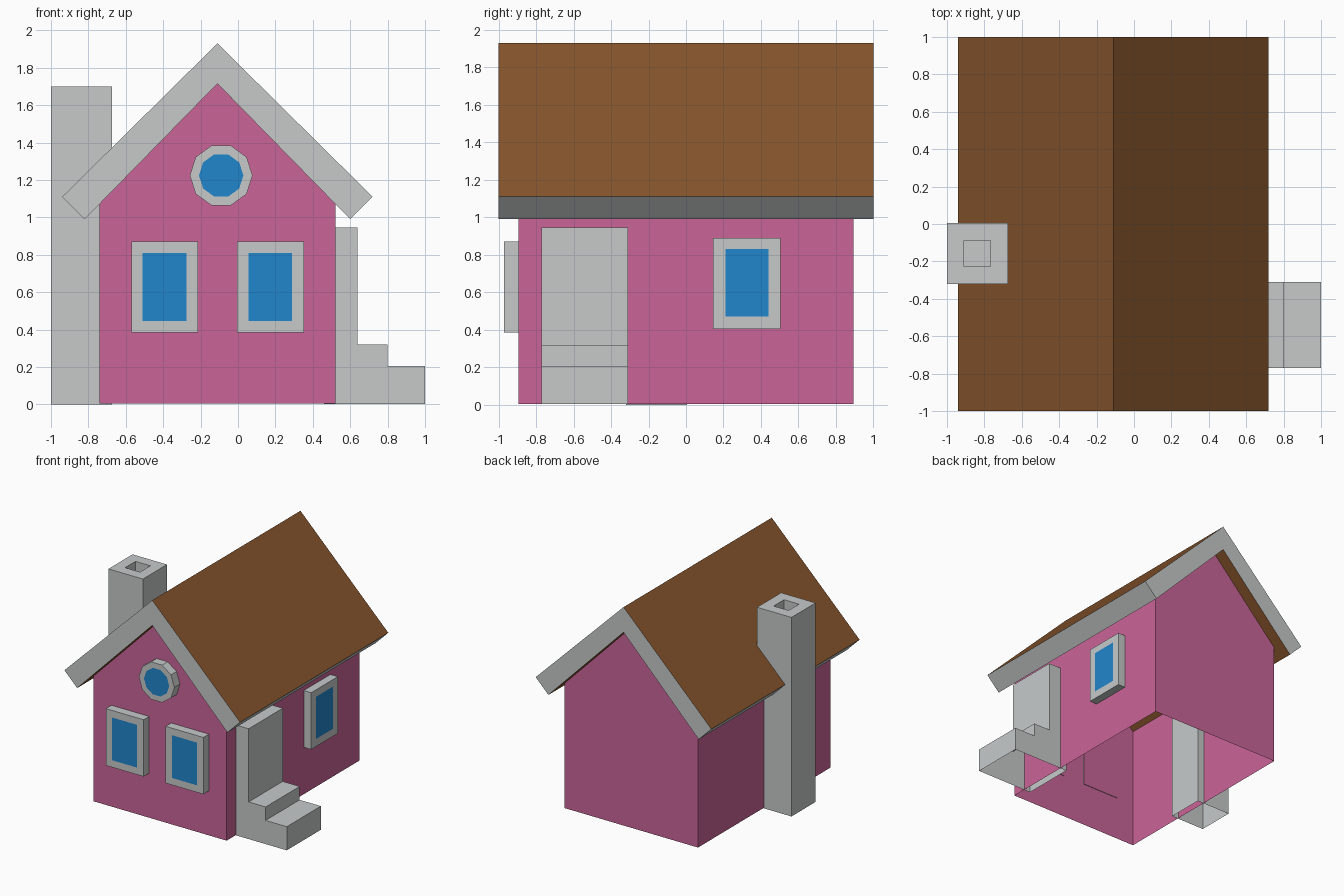
import bpy, bmesh, math
from mathutils import Vector

if "Cube" in bpy.data.objects:
    bpy.data.objects.remove(bpy.data.objects["Cube"])


def mat(name, r, g, b):
    lin = lambda c: ((c / 255 + 0.055) / 1.055) ** 2.4 if c > 10 else c / 255 / 12.92
    m = bpy.data.materials.new(name)
    m.diffuse_color = (lin(r), lin(g), lin(b), 1)
    m.use_nodes = True
    m.node_tree.nodes["Principled BSDF"].inputs["Base Color"].default_value = m.diffuse_color
    return m


PINK = mat("pink_wall", 202, 101, 152)
GREY = mat("light_grey", 199, 202, 202)
BROWN = mat("roof_brown", 134, 84, 44)
BLUE = mat("window_blue", 33, 134, 204)


def finish(name, bm, mats):
    me = bpy.data.meshes.new(name)
    bm.to_mesh(me)
    bm.free()
    for m in mats:
        me.materials.append(m)
    ob = bpy.data.objects.new(name, me)
    bpy.context.collection.objects.link(ob)
    return ob


def prism(profile, y0, y1):
    """Extrude an (x, z) profile from y0 to y1."""
    bm = bmesh.new()
    a = [bm.verts.new((x, y0, z)) for x, z in profile]
    b = [bm.verts.new((x, y1, z)) for x, z in profile]
    bm.faces.new(a)
    bm.faces.new(b[::-1])
    n = len(a)
    for i in range(n):
        j = (i + 1) % n
        bm.faces.new((a[i], b[i], b[j], a[j]))
    bmesh.ops.recalc_face_normals(bm, faces=bm.faces)
    bm.normal_update()
    return bm


def remove(bm, rule):
    bmesh.ops.delete(bm, geom=[f for f in bm.faces if rule(f)], context='FACES')


def is_base(f):
    return f.normal.z < -0.9 and f.calc_center_median().z < 0.02


def window(name, outer, inner, place):
    """Framed window: outer and inner loops (u, v); place(u, v, depth) -> xyz."""
    bm = bmesh.new()
    ring = lambda pts, d: [bm.verts.new(place(u, v, d)) for u, v in pts]
    back, front, glass = ring(outer, -0.01), ring(outer, 0.07), ring(inner, 0.07)
    n = len(outer)
    for i in range(n):
        j = (i + 1) % n
        bm.faces.new((back[i], back[j], front[j], front[i]))
        bm.faces.new((front[i], front[j], glass[j], glass[i]))
    bm.faces.new(glass).material_index = 1
    bm.faces.new(back[::-1]).material_index = 2
    bmesh.ops.recalc_face_normals(bm, faces=bm.faces)
    finish(name, bm, [GREY, BLUE, PINK])


def rect(u0, u1, v0, v1):
    return [(u0, v0), (u1, v0), (u1, v1), (u0, v1)]


def decagon(cx, cz, r):
    return [(cx + r * math.cos(i * math.tau / 10), cz + r * math.sin(i * math.tau / 10))
            for i in range(10)]


CX = -0.11  # ridge line

# walls: open shell, no floor and no ceiling
bm = prism([(-0.74, 0.005), (0.52, 0.005), (0.52, 1.072), (CX, 1.715), (-0.74, 1.072)], -0.895, 0.895)
remove(bm, lambda f: abs(f.normal.z) > 0.5)
finish("walls", bm, [PINK])

# roof: brown slopes, grey gable ends and eaves
bm = prism([(CX, 1.93), (CX + 0.83, 1.11), (CX + 0.71, 0.99), (CX, 1.715),
            (CX - 0.71, 0.99), (CX - 0.83, 1.11)], -1, 1)
for f in bm.faces:
    n, c = f.normal, f.calc_center_median()
    if abs(n.y) > 0.9 or (n.z < 0 and n.x * (c.x - CX) > 0):
        f.material_index = 1
finish("roof", bm, [BROWN, GREY])

# chimney with a flue hole, open below
bm = prism(rect(-1.0, -0.675, 0, 1.70), -0.32, 0.005)
top = [f for f in bm.faces if f.normal.z > 0.9]
bmesh.ops.inset_region(bm, faces=top, thickness=0.092, use_even_offset=True)
flue = bmesh.ops.extrude_discrete_faces(bm, faces=top)["faces"]
bmesh.ops.translate(bm, verts=flue[0].verts[:], vec=Vector((0, 0, -0.15)))
bm.normal_update()
remove(bm, is_base)
finish("chimney", bm, [GREY])

# door block with steps, open below
bm = prism([(0.46, 0.003), (1.0, 0.003), (1.0, 0.205), (0.8, 0.205), (0.8, 0.32),
            (0.64, 0.32), (0.64, 0.945), (0.46, 0.945)], -0.77, -0.31)
remove(bm, is_base)
finish("door_and_steps", bm, [GREY])

# windows
on_front = lambda u, v, d: (u, -0.9 - d, v)
on_right = lambda u, v, d: (0.52 + d, u, v)
for side, x in (("left", -0.57), ("right", -0.005)):
    window("front_window_" + side, rect(x, x + 0.357, 0.385, 0.87),
           rect(x + 0.06, x + 0.295, 0.445, 0.81), on_front)
window("side_window", rect(0.145, 0.505, 0.405, 0.89), rect(0.21, 0.44, 0.47, 0.83), on_right)
window("round_window", decagon(-0.09, 1.224, 0.168), decagon(-0.09, 1.224, 0.119), on_front)
